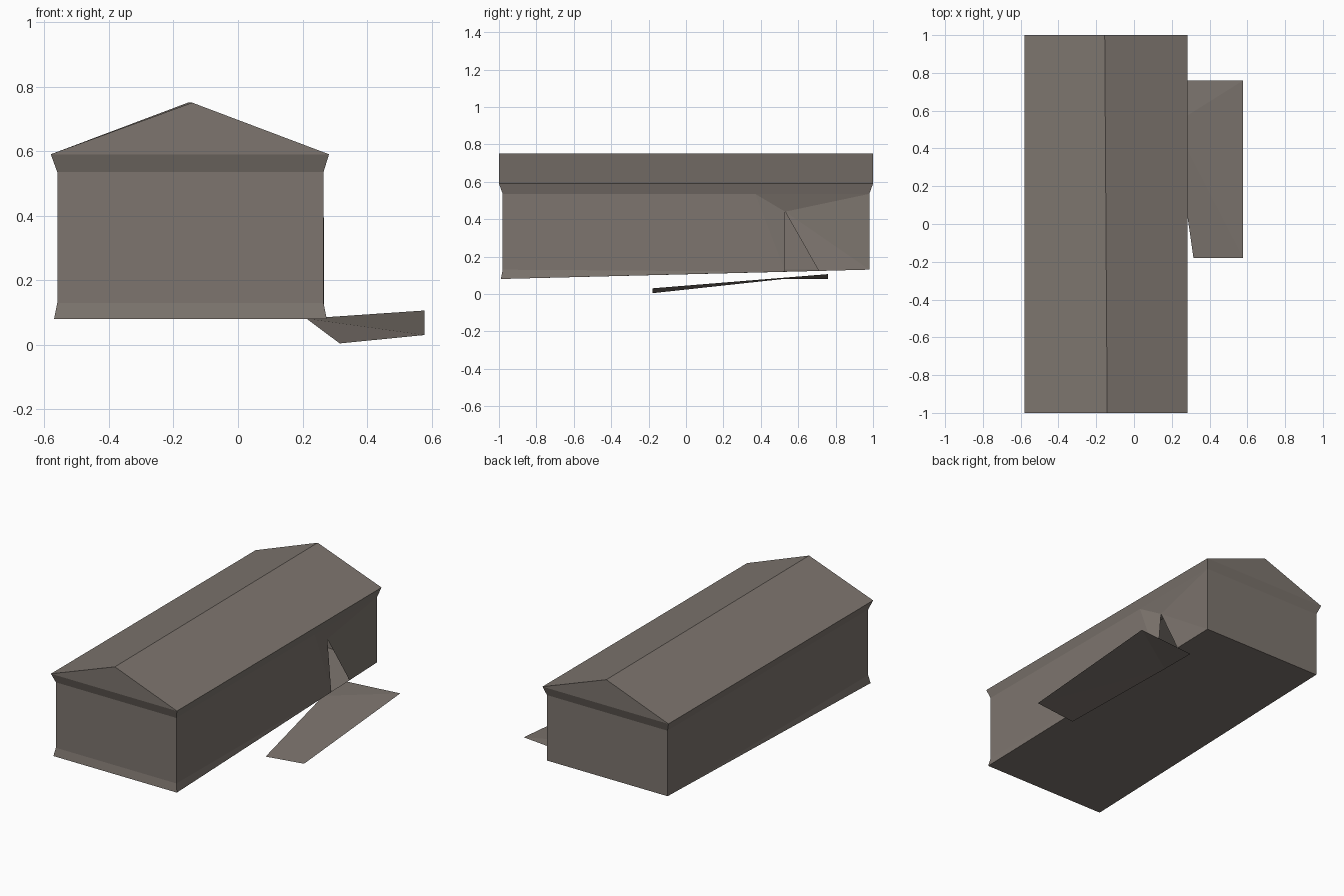
import bpy
import bmesh

if "Cube" in bpy.data.objects:
    bpy.data.objects.remove(bpy.data.objects["Cube"])

paint = bpy.data.materials.new("warm grey")
paint.diffuse_color = (0.205, 0.178, 0.157, 1)
paint.use_nodes = True
paint.node_tree.nodes["Principled BSDF"].inputs["Base Color"].default_value = paint.diffuse_color


def ring(x0, x1, y0, y1, z_front, z_back):
    """Four corners: front left, front right, back right, back left."""
    return [(x0, y0, z_front), (x1, y0, z_front), (x1, y1, z_back), (x0, y1, z_back)]


def build(name, points, faces, recalc=True):
    bm = bmesh.new()
    verts = {key: bm.verts.new(co) for key, co in points.items()}
    for face in faces:
        bm.faces.new([verts[key] for key in face.split()])
    if recalc:
        bmesh.ops.recalc_face_normals(bm, faces=bm.faces)
    mesh = bpy.data.meshes.new(name)
    bm.to_mesh(mesh)
    bm.free()
    mesh.materials.append(paint)
    obj = bpy.data.objects.new(name, mesh)
    bpy.context.collection.objects.link(obj)
    return obj


# House shell: corner rings named by level, corners 0-3
points = {}
levels = {
    "wall": ring(-0.56, 0.265, -0.98, 0.98, 0.13, 0.13),
    "top": ring(-0.56, 0.265, -0.98, 0.98, 0.535, 0.535),
    "eave": ring(-0.58, 0.282, -1, 1, 0.59, 0.59),
}
for level, corners in levels.items():
    for i, co in enumerate(corners):
        points[f"{level}{i}"] = co

points.update({
    # base flare runs out to nothing at the back
    "foot0": (-0.57, -0.99, 0.08), "foot1": (0.275, -0.99, 0.08),
    # roof ridge
    "ridge_f": (-0.142, -1, 0.75), "ridge_b": (-0.155, 1, 0.75),
    # torn opening in the right wall
    "seam": (0.265, 0.37, 0.535), "peak": (0.24, 0.53, 0.44),
    "tear_f": (0.267, 0.53, 0.119), "tear_b": (0.266, 0.71, 0.123),
})

faces = [
    # front, back and left walls
    "wall0 wall1 top1 top0", "wall2 wall3 top3 top2", "wall3 wall0 top0 top3",
    # right wall folded in around the opening
    "wall1 seam top1", "wall1 tear_f seam", "tear_f peak seam",
    "peak top2 seam", "peak wall2 top2", "tear_b wall2 peak",
    # base flare
    "foot0 foot1 wall1 wall0", "wall3 foot0 wall0", "foot1 tear_f wall1",
    # floor
    "foot0 wall3 wall2 tear_b tear_f foot1",
    # sloping soffit under the eaves
    "top0 top1 eave1 eave0", "top1 seam top2 eave2 eave1",
    "top2 top3 eave3 eave2", "top3 top0 eave0 eave3",
    # gables and roof slopes
    "eave0 eave1 ridge_f", "eave2 eave3 ridge_b",
    "eave1 eave2 ridge_b ridge_f", "eave3 eave0 ridge_f ridge_b",
]
build("house_shell", points, faces)

# Loose bent panel lying beside the opening
build("fallen_panel", {
    "a": (0.315, -0.18, 0.004), "b": (0.578, -0.18, 0.03), "c": (0.578, 0.76, 0.106),
    "d": (0.21, 0.76, 0.081), "e": (0.212, 0.53, 0.081),
}, ["a b e", "b c e", "c d e"], recalc=False)
